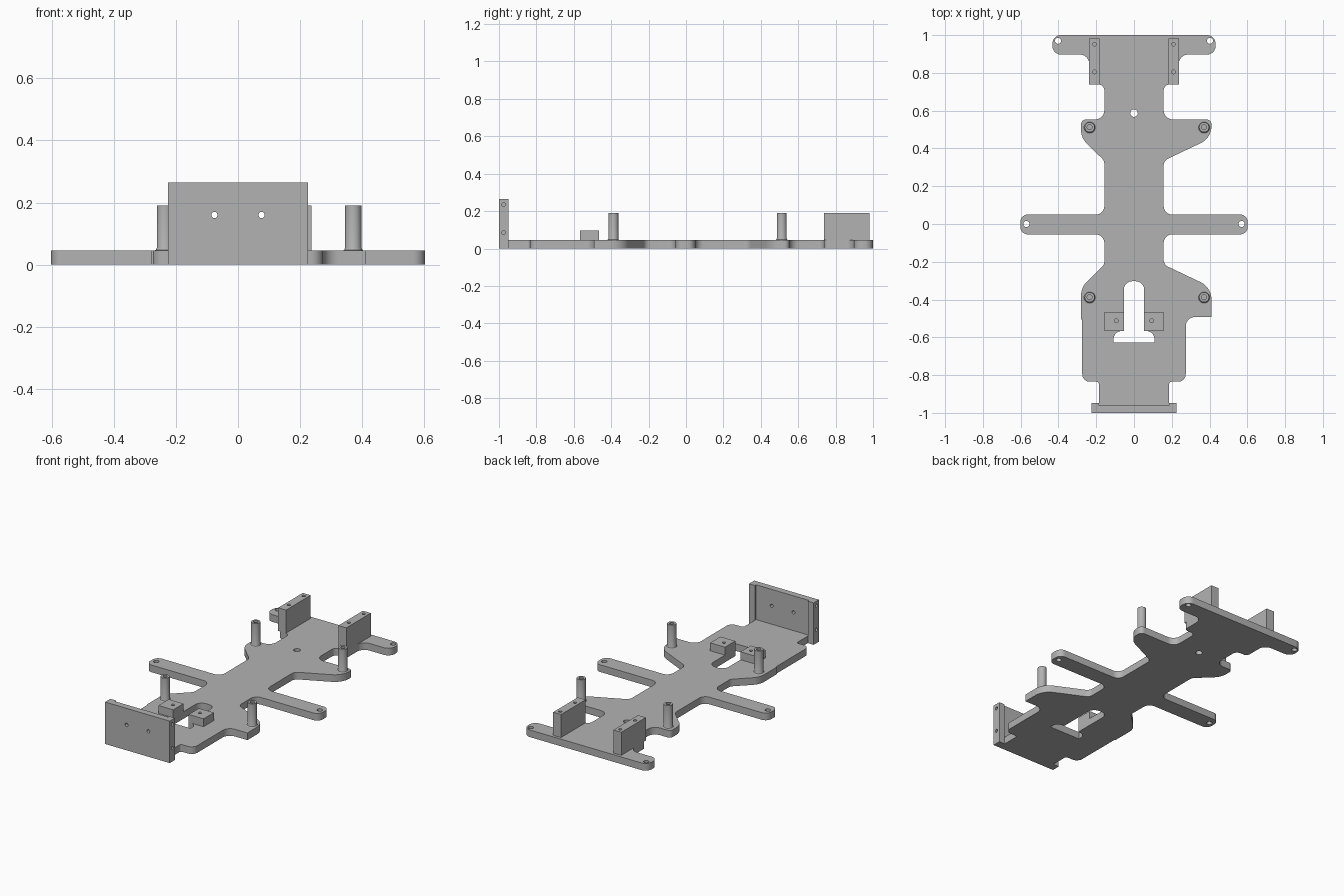
import bpy, bmesh, math
from mathutils import Vector, Matrix

cube = bpy.data.objects.get("Cube")
if cube:
    bpy.data.objects.remove(cube, do_unlink=True)

grey = bpy.data.materials.new("plain grey")
grey.use_nodes = True
grey.diffuse_color = (0.45, 0.45, 0.45, 1)
grey.node_tree.nodes["Principled BSDF"].inputs["Base Color"].default_value = grey.diffuse_color

BASE = 0.045   # top of the base plate
TALL = 0.19    # top of posts and brackets


def rounded(corners, steps=8):
    """Round each (x, y, radius) corner of a closed outline."""
    out = []
    for i, (x, y, r) in enumerate(corners):
        p = Vector((x, y))
        if not r:
            out.append(p)
            continue
        a = (Vector(corners[i - 1][:2]) - p).normalized()
        b = (Vector(corners[(i + 1) % len(corners)][:2]) - p).normalized()
        half = a.angle(b) / 2
        centre = p + (a + b).normalized() * (r / math.sin(half))
        reach = r / math.tan(half)
        start, end = p + a * reach - centre, p + b * reach - centre
        sweep = start.angle_signed(end)
        for k in range(steps + 1):
            out.append(centre + Matrix.Rotation(-sweep * k / steps, 2) @ start)
    return out


def circle(x, y, r, n=24):
    return [Vector((x + r * math.cos(math.tau * k / n), y + r * math.sin(math.tau * k / n)))
            for k in range(n)]


def rect(x0, x1, y0, y1):
    return [Vector(p) for p in ((x0, y0), (x1, y0), (x1, y1), (x0, y1))]


def finish(obj):
    bm = bmesh.new()
    bm.from_mesh(obj.data)
    bmesh.ops.remove_doubles(bm, verts=bm.verts, dist=0.0002)
    bmesh.ops.recalc_face_normals(bm, faces=bm.faces)
    bm.to_mesh(obj.data)
    bm.free()
    obj.data.materials.clear()
    obj.data.materials.append(grey)
    bpy.ops.object.select_all(action="DESELECT")
    obj.select_set(True)
    bpy.context.view_layer.objects.active = obj
    bpy.ops.object.shade_smooth_by_angle(angle=math.radians(35))
    return obj


def slab(name, loops, z0, z1):
    """Extrude an outline, the first loop, with the others as holes."""
    curve = bpy.data.curves.new(name, "CURVE")
    curve.dimensions = "2D"
    curve.fill_mode = "BOTH"
    curve.extrude = (z1 - z0) / 2
    for loop in loops:
        spline = curve.splines.new("POLY")
        spline.points.add(len(loop) - 1)
        for point, p in zip(spline.points, loop):
            point.co = (p.x, p.y, 0, 1)
        spline.use_cyclic_u = True
    obj = bpy.data.objects.new(name, curve)
    bpy.context.collection.objects.link(obj)
    bpy.ops.object.select_all(action="DESELECT")
    obj.select_set(True)
    bpy.context.view_layer.objects.active = obj
    bpy.ops.object.convert(target="MESH")
    obj = bpy.context.object
    obj.data.transform(Matrix.Translation((0, 0, (z0 + z1) / 2)))
    return finish(obj)


def post(name, x, y):
    """Hollow standoff with a small flare at its foot."""
    profile = [(0.034, BASE), (0.029, BASE + 0.003), (0.026, BASE + 0.01),
               (0.026, TALL), (0.013, TALL), (0.013, 0.11), (0, 0.11)]
    bm = bmesh.new()
    verts = [bm.verts.new((r, 0, z)) for r, z in profile]
    edges = [bm.edges.new(pair) for pair in zip(verts, verts[1:])]
    bmesh.ops.spin(bm, geom=verts + edges, axis=(0, 0, 1), cent=(0, 0, 0),
                   angle=math.tau, steps=32)
    bmesh.ops.translate(bm, verts=bm.verts, vec=(x, y, 0))
    mesh = bpy.data.meshes.new(name)
    bm.to_mesh(mesh)
    bm.free()
    obj = bpy.data.objects.new(name, mesh)
    bpy.context.collection.objects.link(obj)
    return finish(obj)


def drill(obj, centre, axis, radius, depth):
    bpy.ops.mesh.primitive_cylinder_add(vertices=24, radius=radius, depth=depth)
    tool = bpy.context.object
    turn = Vector((0, 0, 1)).rotation_difference(Vector(axis)).to_matrix().to_4x4()
    tool.data.transform(Matrix.Translation(centre) @ turn)
    mod = obj.modifiers.new("hole", "BOOLEAN")
    mod.operation = "DIFFERENCE"
    mod.solver = "EXACT"
    mod.object = tool
    bpy.context.view_layer.objects.active = obj
    bpy.ops.object.modifier_apply(modifier=mod.name)
    bpy.data.objects.remove(tool, do_unlink=True)


# Base plate: its two sides differ only in the width of the lobes
def half_outline(lobe, lobe_round, foot):
    return [(0.432, 1, 0.045), (0.432, 0.897, 0.045), (0.237, 0.897, 0.05),
            (0.237, 0.738, 0.025), (0.157, 0.738, 0.03), (0.157, 0.553, 0.05),
            (lobe, 0.553, 0.025), (lobe, 0.455, lobe_round), (0.157, 0.335, 0.04),
            (0.157, 0.05, 0.045), (0.602, 0.05, 0.04), (0.602, -0.055, 0.04),
            (0.157, -0.055, 0.045), (0.157, -0.215, 0.04), (lobe, -0.335, lobe_round),
            ] + foot + [(0.274, -0.835, 0.04), (0.185, -0.835, 0.015), (0.185, -0.965, 0)]


left = half_outline(0.41, 0.1, [(0.41, -0.492, 0), (0.274, -0.492, 0.05)])
right = half_outline(0.28, 0.1, [(0.28, -0.505, 0), (0.274, -0.505, 0)])
outline = left + [(-x, y, r) for x, y, r in reversed(right)]

# Slot that widens at its front end
slot_half = [(0.054, -0.303, 0.045), (0.054, -0.567, 0), (0.108, -0.567, 0.042),
             (0.108, -0.627, 0)]
slot = slot_half + [(-x, y, r) for x, y, r in reversed(slot_half)]

holes = [circle(0, 0.587, 0.02)]
for s in (-1, 1):
    holes += [circle(s * 0.57, 0, 0.016), circle(s * 0.402, 0.97, 0.016)]
slab("base_plate", [rounded(outline), rounded(slot)] + holes, 0, BASE)

# Standoff posts
for end, y in (("rear", 0.512), ("front", -0.388)):
    for side, x in (("left", 0.371), ("right", -0.235)):
        post(f"{end}_{side}_post", x, y)

# Rear brackets and the small blocks beside the slot
for side, s in (("left", 1), ("right", -1)):
    slab(f"{side}_rear_bracket",
         [rect(*sorted((s * 0.182, s * 0.237)), 0.738, 0.982),
          circle(s * 0.209, 0.952, 0.01), circle(s * 0.209, 0.805, 0.01)], BASE, TALL)
    slab(f"{side}_slot_block",
         [rect(*sorted((s * 0.054, s * 0.157)), -0.567, -0.465),
          circle(s * 0.094, -0.512, 0.01)], BASE, 0.095)

# Front panel with thicker ends, drilled from the front and from both ends
panel_half = [(0.225, -1, 0), (0.225, -0.948, 0), (0.185, -0.948, 0), (0.185, -0.96, 0)]
panel = panel_half + [(-x, y, r) for x, y, r in reversed(panel_half)]
front_panel = slab("front_panel", [rounded(panel)], 0, 0.264)
for s in (-1, 1):
    drill(front_panel, (s * 0.076, -0.98, 0.16), (0, 1, 0), 0.01, 0.2)
    for z in (0.085, 0.235):
        drill(front_panel, (s * 0.225, -0.975, z), (1, 0, 0), 0.01, 0.12)
finish(front_panel)
